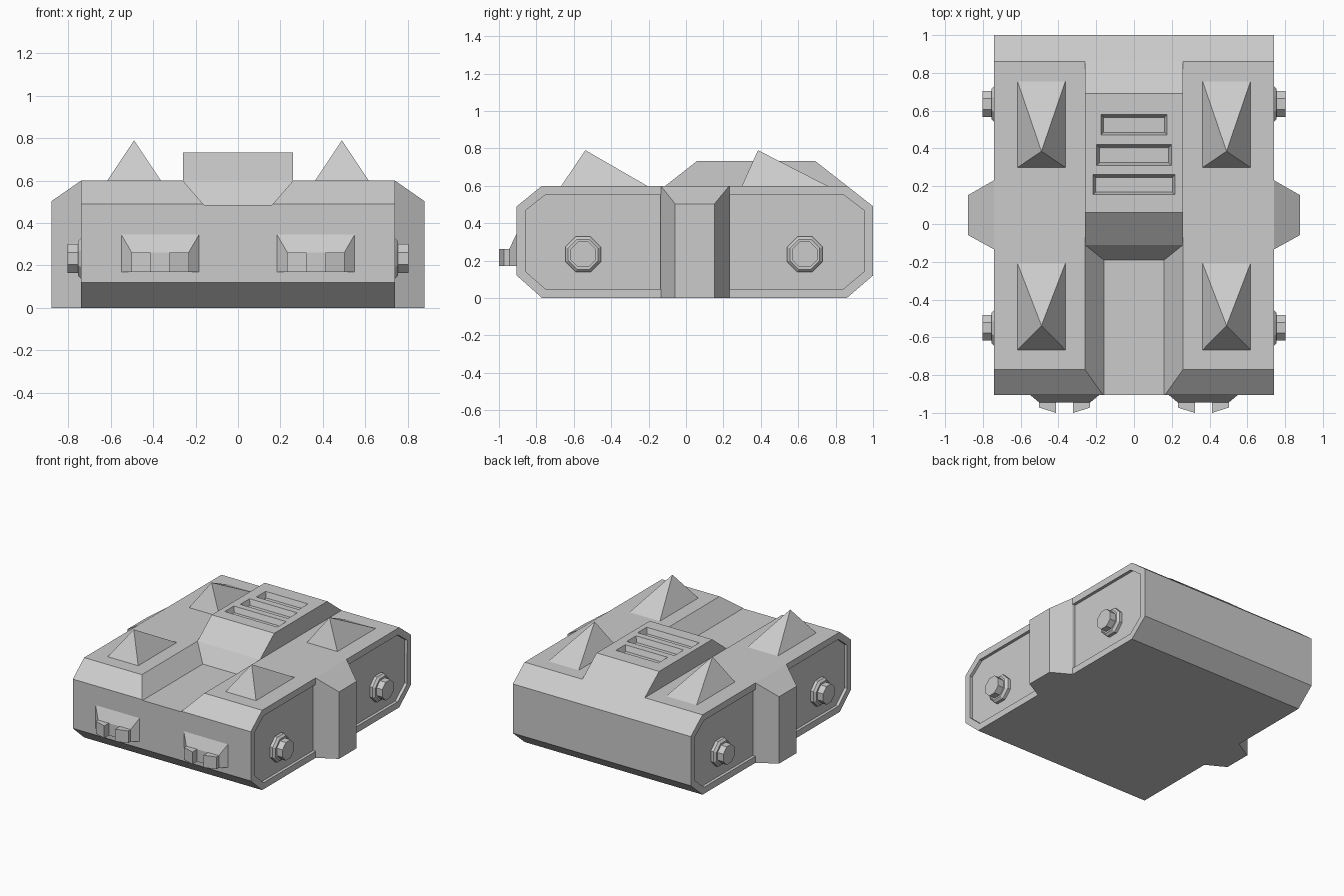
import bpy, bmesh, math

if "Cube" in bpy.data.objects:
    bpy.data.objects.remove(bpy.data.objects["Cube"])


def hull(name, pts):
    """Flat-faced convex solid around a few points."""
    bm = bmesh.new()
    for p in pts:
        bm.verts.new(p)
    bmesh.ops.convex_hull(bm, input=bm.verts)
    bmesh.ops.dissolve_limit(bm, angle_limit=0.01, verts=bm.verts, edges=bm.edges)
    bmesh.ops.recalc_face_normals(bm, faces=bm.faces)
    me = bpy.data.meshes.new(name)
    bm.to_mesh(me)
    bm.free()
    ob = bpy.data.objects.new(name, me)
    bpy.context.collection.objects.link(ob)
    return ob


def rect(x0, x1, y0, y1, z):
    return [(x, y, z) for x in (x0, x1) for y in (y0, y1)]


def cut(target, cutter):
    cutter.hide_render = True
    m = target.modifiers.new("cut", 'BOOLEAN')
    m.operation, m.solver, m.object = 'DIFFERENCE', 'EXACT', cutter
    bpy.context.view_layer.objects.active = target
    bpy.ops.object.modifier_apply(modifier=m.name)
    bpy.data.objects.remove(cutter)


# Main hull: octagonal side profile with recessed side panels
profile = [(-0.905, 0.12), (-0.77, 0), (0.86, 0), (1, 0.12),
           (1, 0.49), (0.86, 0.6), (-0.77, 0.6), (-0.905, 0.49)]
body = hull("body", [(x, y, z) for x in (-0.74, 0.74) for y, z in profile])
bm = bmesh.new()
bm.from_mesh(body.data)
sides = [f for f in bm.faces if abs(f.normal.x) > 0.9]
bmesh.ops.inset_individual(bm, faces=sides, thickness=0.052)
for f in sides:
    inner = f
    if f.calc_area() < 0.5:
        continue
    new = bmesh.ops.extrude_discrete_faces(bm, faces=[inner])["faces"][0]
    for v in new.verts:
        v.co.x -= math.copysign(0.022, v.co.x)
bm.to_mesh(body.data)
bm.free()

# Front groove with sloping walls and rear ramp
cut(body, hull("groove_cutter", [
    (s * x, y, z) for s in (-1, 1)
    for x, y, z in ((0.16, -1.2, 0.485), (0.36, -1.2, 0.715),
                    (0.16, -0.19, 0.485), (0.36, -0.03, 0.715))]))

# Raised engine cover with three vents
cover = hull("engine_cover", [(x, y, z) for x in (-0.26, 0.26) for y, z in (
    (-0.11, 0.6), (0.06, 0.733), (0.69, 0.733), (0.86, 0.6), (0.8, 0.55), (-0.05, 0.55))])
for w, y0, y1 in ((0.176, 0.47, 0.58), (0.198, 0.31, 0.42), (0.218, 0.155, 0.262)):
    e, k = 0.015, 0.0075
    cut(cover, hull("vent_cutter", rect(-w + e, w - e, y0 + e, y1 - e, 0.693)
                    + rect(-w - k, w + k, y0 - k, y1 + k, 0.753)))

for s, side in ((-1, "left"), (1, "right")):
    # Side pillar
    hull(side + "_pillar", [(s * x, y, z) for x, y, z in (
        (0.70, -0.135, 0), (0.70, 0.232, 0), (0.70, -0.135, 0.6), (0.70, 0.232, 0.6),
        (0.74, -0.135, 0), (0.74, 0.232, 0), (0.74, -0.135, 0.6), (0.74, 0.232, 0.6),
        (0.88, -0.058, 0), (0.88, 0.152, 0), (0.88, -0.058, 0.503), (0.88, 0.152, 0.503))])

    for end, y0, y1, apex, hub in (("front", -0.67, -0.2, -0.538, -0.55),
                                   ("rear", 0.297, 0.765, 0.385, 0.635)):
        # Roof spike
        hull(f"{side}_{end}_spike", rect(s * 0.36, s * 0.62, y0, y1, 0.595)
             + [(s * 0.49, apex, 0.79)])
        # Octagonal washer and bolt

        def octagon(x, r):
            r /= math.cos(math.pi / 8)
            return [(s * x, hub + r * math.cos(a), 0.233 + r * math.sin(a))
                    for a in ((i + 0.5) * math.pi / 4 for i in range(8))]
        hull(f"{side}_{end}_washer", octagon(0.70, 0.095) + octagon(0.74, 0.095)
             + octagon(0.755, 0.08))
        hull(f"{side}_{end}_bolt", octagon(0.72, 0.068) + octagon(0.803, 0.068))

    # Front bracket with two prongs
    c = s * 0.367
    hull(side + "_bracket", [(c + t * w, y, z) for t in (-1, 1) for w, y, z in (
        (0.183, -0.88, 0.17), (0.183, -0.88, 0.345), (0.183, -0.905, 0.17),
        (0.183, -0.905, 0.345), (0.135, -0.945, 0.17), (0.135, -0.945, 0.262))])
    for t, tag in ((-1, "a"), (1, "b")):
        hull(f"{side}_prong_{tag}", [(c + t * x, y, z) for z in (0.17, 0.262) for x, y in (
            (0.045, -0.92), (0.135, -0.92), (0.135, -0.972), (0.045, -1.0))])
